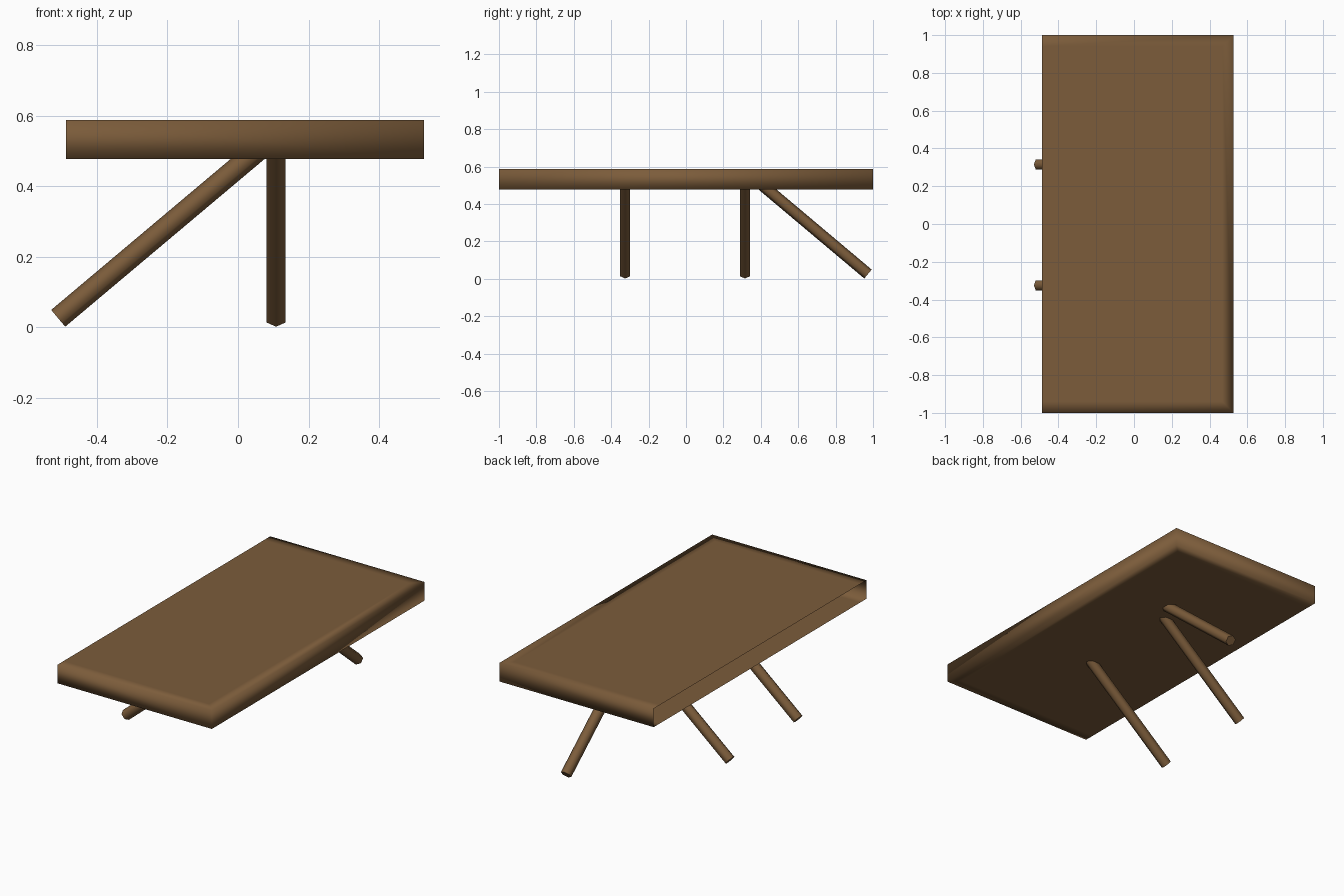
import bpy
import bmesh
import math
from mathutils import Vector

if "Cube" in bpy.data.objects:
    bpy.data.objects.remove(bpy.data.objects["Cube"], do_unlink=True)

# Single brown wood material
wood = bpy.data.materials.new("brown_wood")
wood.use_nodes = True
color = (0.2, 0.107, 0.043, 1)
wood.diffuse_color = color
bsdf = wood.node_tree.nodes["Principled BSDF"]
bsdf.inputs["Base Color"].default_value = color
bsdf.inputs["Roughness"].default_value = 0.8


def add_object(name, bm):
    mesh = bpy.data.meshes.new(name)
    bm.to_mesh(mesh)
    bm.free()
    mesh.materials.append(wood)
    obj = bpy.data.objects.new(name, mesh)
    bpy.context.collection.objects.link(obj)
    return obj


# Hollow slab, open along its -x side, with softly shaded rims
bm = bmesh.new()
bmesh.ops.create_cube(bm, size=1)
for v in bm.verts:
    v.co = (0.02 + v.co.x * 1.016, v.co.y * 2, 0.533 + v.co.z * 0.11)
bm.normal_update()
open_side = [f for f in bm.faces if f.normal.x < -0.9]
bmesh.ops.delete(bm, geom=open_side, context="FACES_ONLY")
plates = [f for f in bm.faces if abs(f.normal.z) > 0.9]
bmesh.ops.inset_region(bm, faces=plates, thickness=0.06,
                       use_boundary=False, use_even_offset=True)
for f in bm.faces:
    f.smooth = True
add_object("board", bm)


# Hexagonal peg between two points, corners in its leaning plane
def peg(name, foot, head):
    foot, head = Vector(foot), Vector(head)
    axis = (head - foot).normalized()
    side = axis.cross(Vector((0, 0, 1))).normalized()
    up = side.cross(axis)
    bm = bmesh.new()
    rings = []
    for centre in (foot, head):
        ring = []
        for i in range(6):
            a = i * math.tau / 6
            offset = up * math.cos(a) + side * math.sin(a)
            ring.append(bm.verts.new(centre + offset * 0.031))
        rings.append(ring)
    for i in range(6):
        j = (i + 1) % 6
        bm.faces.new((rings[0][i], rings[0][j], rings[1][j], rings[1][i])).smooth = True
    for ring in rings:
        cap = bm.faces.new(ring)
        for e in cap.edges:
            e.smooth = False
    bmesh.ops.recalc_face_normals(bm, faces=bm.faces)
    add_object(name, bm)


# Two pegs lean toward -x, one toward the back
for name, y in (("front_side_peg", -0.325), ("back_side_peg", 0.315)):
    peg(name, (-0.51, y, 0.026), (0.075, y, 0.518))
peg("rear_peg", (0.108, 0.973, 0.026), (0.108, 0.388, 0.518))
